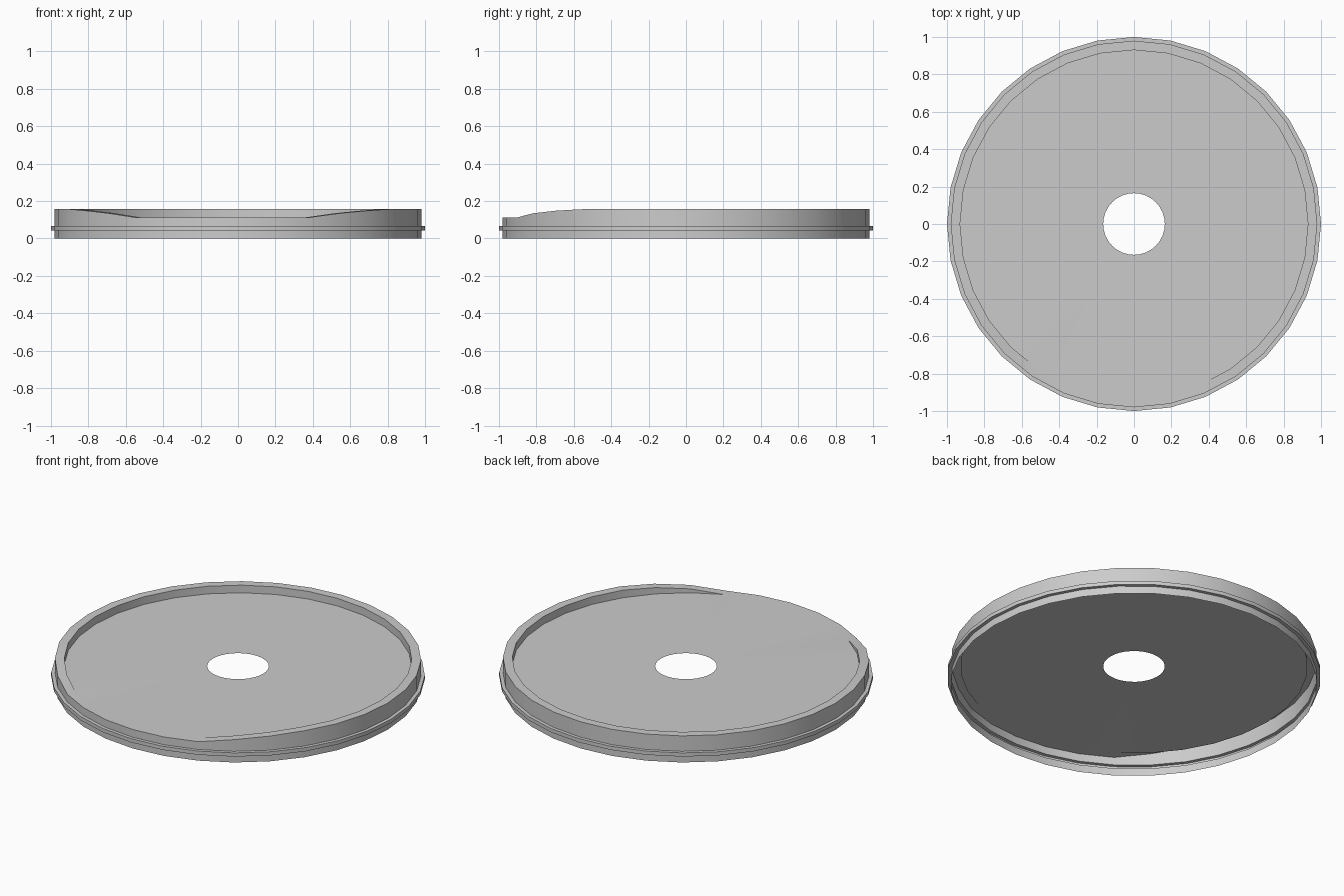
import bpy, bmesh
from math import cos, sin, tau

if "Cube" in bpy.data.objects:
    bpy.data.objects.remove(bpy.data.objects["Cube"])

SIDES = 32
PLATE_Z, RIM_Z = 0.112, 0.157

# Rim height per segment: lowered to the plate along the front, ramping up on both sides
rim_top = [RIM_Z] * SIDES
for i in range(21, 27):
    rim_top[i] = PLATE_Z
rim_top[27], rim_top[28] = 0.135, 0.149
rim_top[20], rim_top[19] = 0.135, 0.149


def profile(top):
    # Thin shell section: outer wall with a small bead, rim top, inner step, plate to the hole
    return [(0.98, 0), (0.98, 0.044), (1.0, 0.044), (1.0, 0.066), (0.98, 0.066),
            (0.98, top), (0.93, top), (0.93, PLATE_Z), (0.165, PLATE_Z)]


bm = bmesh.new()
rings = []
for i in range(SIDES):
    a = tau * i / SIDES
    rings.append([bm.verts.new((r * cos(a), r * sin(a), z)) for r, z in profile(rim_top[i])])

# Join neighbouring sections
for i in range(SIDES):
    p, q = rings[i], rings[(i + 1) % SIDES]
    for j in range(len(p) - 1):
        bm.faces.new((p[j], q[j], q[j + 1], p[j + 1]))

# Collapse the inner step where the rim is level with the plate
bmesh.ops.remove_doubles(bm, verts=bm.verts, dist=0.0005)

mesh = bpy.data.meshes.new("round_lid")
bm.to_mesh(mesh)
bm.free()
lid = bpy.data.objects.new("round_lid", mesh)
bpy.context.collection.objects.link(lid)
bpy.context.view_layer.objects.active = lid
lid.select_set(True)
bpy.ops.object.shade_smooth_by_angle(angle=0.52)
